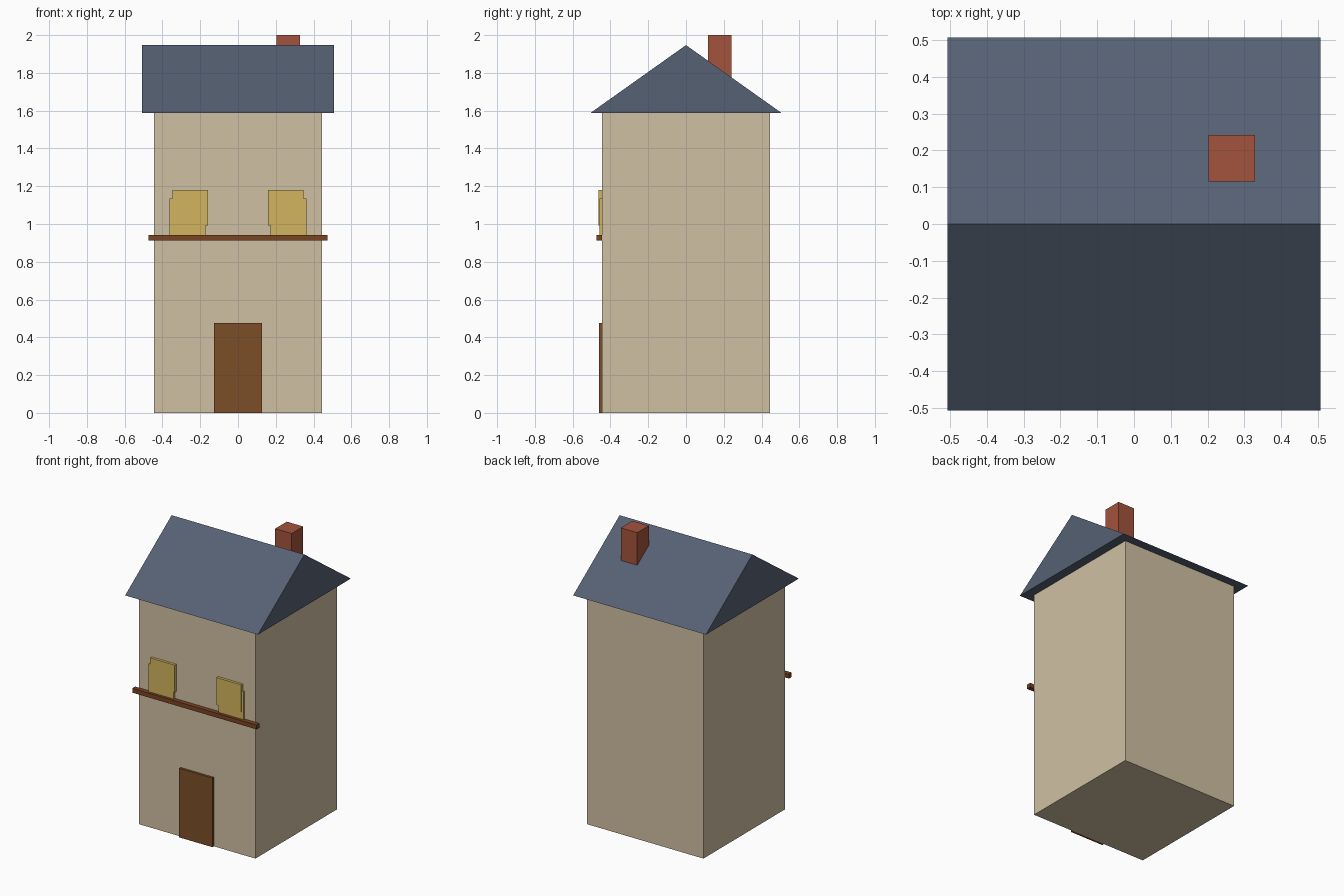
import bpy

if "Cube" in bpy.data.objects:
    bpy.data.objects.remove(bpy.data.objects["Cube"])


def material(name, rgb):
    # sRGB 0-255 to linear
    mat = bpy.data.materials.new(name)
    mat.diffuse_color = [(c / 255) ** 2.2 for c in rgb] + [1.0]
    mat.use_nodes = True
    mat.node_tree.nodes["Principled BSDF"].inputs["Base Color"].default_value = mat.diffuse_color
    return mat


PLASTER = material("plaster", (207, 191, 161))
SLATE = material("slate", (86, 97, 115))
BRICK = material("brick", (162, 84, 62))
WOOD = material("wood", (122, 79, 44))
BEAM = material("beam_wood", (120, 70, 40))
GLOW = material("window_yellow", (210, 179, 95))


def mesh_object(name, verts, faces, mat):
    mesh = bpy.data.meshes.new(name)
    mesh.from_pydata(verts, [], faces)
    mesh.materials.append(mat)
    obj = bpy.data.objects.new(name, mesh)
    bpy.context.collection.objects.link(obj)
    return obj


def box(name, xs, ys, zs, mat):
    verts = [(x, y, z) for x in sorted(xs) for y in sorted(ys) for z in sorted(zs)]
    faces = [(0, 1, 3, 2), (4, 6, 7, 5), (0, 4, 5, 1),
             (2, 3, 7, 6), (0, 2, 6, 4), (1, 5, 7, 3)]
    return mesh_object(name, verts, faces, mat)


W = 0.444   # half width of the walls
R = 0.507   # half width of the roof
EAVE, RIDGE = 1.587, 1.947

# Walls
box("walls", (-W, W), (-W, W), (0, EAVE), PLASTER)

# Gabled roof, ridge along x
profile = [(-R, EAVE), (R, EAVE), (0, RIDGE)]
mesh_object("roof", [(x, y, z) for x in (-R, R) for y, z in profile],
            [(0, 2, 1), (3, 4, 5), (0, 1, 4, 3), (1, 2, 5, 4), (2, 0, 3, 5)], SLATE)

# Chimney, sunk into the rear slope
box("chimney", (0.203, 0.329), (0.116, 0.242), (1.75, 2.0), BRICK)

# Door and the beam across the front
box("door", (-0.127, 0.127), (-0.46, -W), (0, 0.477), WOOD)
box("front_beam", (-0.475, 0.475), (-0.475, -W), (0.912, 0.942), BEAM)

# Mirrored windows, each made of two overlapping panes
for side, s in (("left", -1), ("right", 1)):
    box(f"{side}_window_upper", (s * 0.16, s * 0.348), (-0.462, -W), (0.992, 1.181), GLOW)
    box(f"{side}_window_lower", (s * 0.172, s * 0.362), (-0.457, -W), (0.942, 1.135), GLOW)
